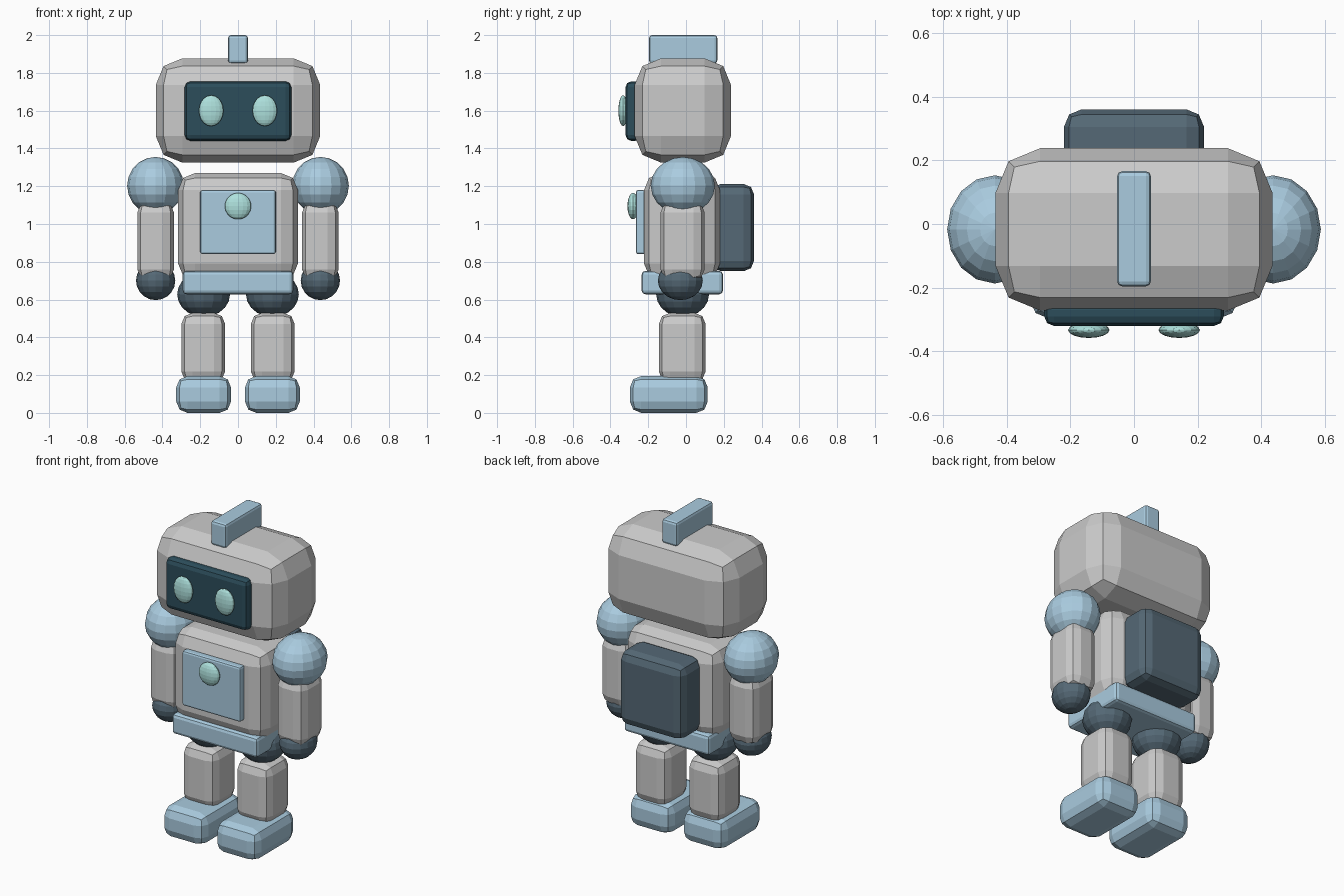
import bpy, bmesh
from mathutils import Vector

if "Cube" in bpy.data.objects:
    bpy.data.objects.remove(bpy.data.objects["Cube"])


def material(name, rgb):
    m = bpy.data.materials.new(name)
    m.diffuse_color = (*rgb, 1)
    m.use_nodes = True
    m.node_tree.nodes["Principled BSDF"].inputs["Base Color"].default_value = m.diffuse_color
    return m


BLUE = material("light_blue", (0.40, 0.60, 0.74))
SLATE = material("slate", (0.09, 0.14, 0.18))
SCREEN = material("dark_teal", (0.025, 0.075, 0.105))
MINT = material("mint", (0.42, 0.75, 0.72))


def finish(bm, name, mat):
    me = bpy.data.meshes.new(name)
    bm.to_mesh(me)
    bm.free()
    ob = bpy.data.objects.new(name, me)
    bpy.context.collection.objects.link(ob)
    if mat:
        me.materials.append(mat)
    return ob


def box(name, x, y, z, bevel, mat=None):
    """Rounded box from (min, max) ranges."""
    bm = bmesh.new()
    bmesh.ops.create_cube(bm, size=1)
    size = Vector([r[1] - r[0] for r in (x, y, z)])
    mid = Vector([(r[1] + r[0]) / 2 for r in (x, y, z)])
    bmesh.ops.scale(bm, vec=size, verts=bm.verts)
    ob = finish(bm, name, mat)
    ob.location = mid
    mod = ob.modifiers.new("bevel", "BEVEL")
    mod.width = bevel
    mod.segments = 2
    return ob


def ball(name, centre, radii, mat):
    """Faceted ellipsoid."""
    bm = bmesh.new()
    bmesh.ops.create_uvsphere(bm, u_segments=16, v_segments=10, radius=1)
    bmesh.ops.scale(bm, vec=Vector(radii), verts=bm.verts)
    ob = finish(bm, name, mat)
    ob.location = centre
    return ob


def around(c, h):
    return (c - h, c + h)


# Head, face screen and crest
box("head", (-0.435, 0.435), (-0.272, 0.238), (1.325, 1.877), 0.14)
box("face_screen", (-0.282, 0.282), (-0.32, -0.24), (1.44, 1.755), 0.03, SCREEN)
box("head_crest", (-0.053, 0.053), (-0.196, 0.166), (1.85, 2.0), 0.016, BLUE)

# Torso, chest panel, belt and backpack
box("torso", (-0.317, 0.317), (-0.222, 0.18), (0.70, 1.27), 0.09)
box("chest_panel", (-0.2, 0.2), (-0.265, -0.215), (0.84, 1.18), 0.012, BLUE)
ball("chest_button", (0, -0.28, 1.095), (0.07, 0.03, 0.07), MINT)
box("belt", (-0.293, 0.293), (-0.235, 0.196), (0.628, 0.752), 0.02, BLUE)
box("backpack", (-0.22, 0.22), (0.13, 0.36), (0.75, 1.212), 0.055, SLATE)

# Mirrored pairs
for side, s in (("left", 1), ("right", -1)):
    ball(side + "_eye", (s * 0.142, -0.333, 1.60), (0.065, 0.025, 0.082), MINT)
    # Arm
    ball(side + "_shoulder", (s * 0.437, -0.017, 1.203), (0.15, 0.17, 0.152), BLUE)
    box(side + "_arm", around(s * 0.436, 0.097), around(-0.018, 0.117), (0.70, 1.12), 0.06)
    ball(side + "_hand", (s * 0.436, -0.03, 0.70), (0.104, 0.119, 0.103), SLATE)
    # Leg
    ball(side + "_hip", (s * 0.182, -0.018, 0.628), (0.14, 0.14, 0.12), SLATE)
    box(side + "_leg", around(s * 0.184, 0.116), around(-0.02, 0.124), (0.16, 0.53), 0.06)
    box(side + "_foot", around(s * 0.182, 0.145), (-0.297, 0.115), (0.0, 0.195), 0.06, BLUE)
